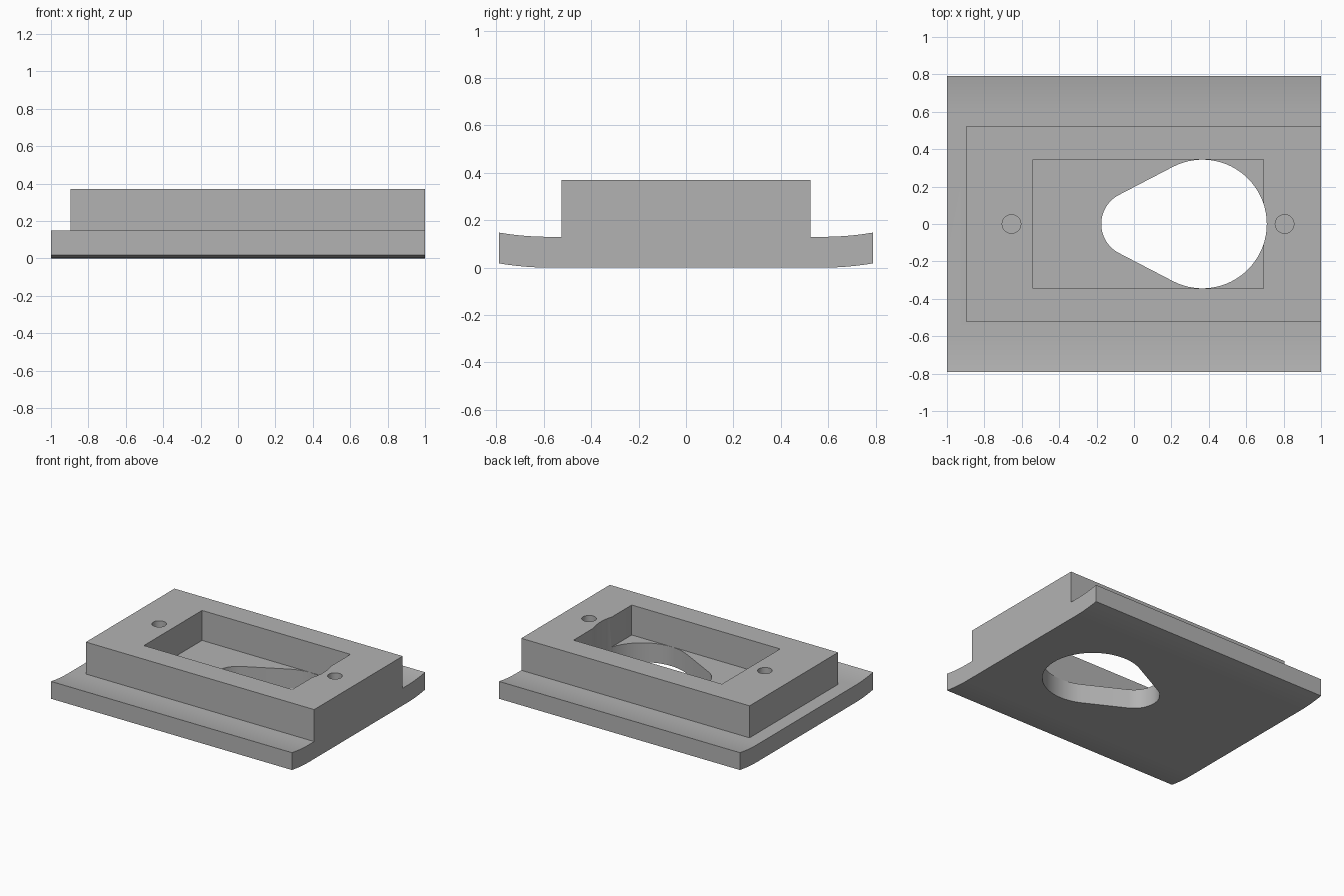
import bpy, bmesh, math

if "Cube" in bpy.data.objects:
    bpy.data.objects.remove(bpy.data.objects["Cube"], do_unlink=True)

GREY = (0.45, 0.45, 0.45, 1.0)
grey = bpy.data.materials.new("plain grey")
grey.use_nodes = True
grey.diffuse_color = GREY
grey.node_tree.nodes["Principled BSDF"].inputs["Base Color"].default_value = GREY


def prism(name, outline, direction):
    """Extrude a closed 3D outline along a direction."""
    bm = bmesh.new()
    face = bm.faces.new([bm.verts.new(p) for p in outline])
    made = bmesh.ops.extrude_face_region(bm, geom=[face])["geom"]
    moved = [g for g in made if isinstance(g, bmesh.types.BMVert)]
    bmesh.ops.translate(bm, verts=moved, vec=direction)
    bmesh.ops.recalc_face_normals(bm, faces=bm.faces)
    mesh = bpy.data.meshes.new(name)
    bm.to_mesh(mesh)
    bm.free()
    mesh.materials.append(grey)
    obj = bpy.data.objects.new(name, mesh)
    bpy.context.collection.objects.link(obj)
    return obj


def box(name, x0, x1, y0, y1, z0, z1):
    outline = [(x0, y0, z0), (x1, y0, z0), (x1, y1, z0), (x0, y1, z0)]
    return prism(name, outline, (0, 0, z1 - z0))


def arc(cx, r, start, end, steps):
    angles = [start + (end - start) * i / steps for i in range(steps + 1)]
    return [(cx + r * math.cos(a), r * math.sin(a)) for a in angles]


def combine(target, tool, operation):
    mod = target.modifiers.new(tool.name, 'BOOLEAN')
    mod.operation = operation
    mod.solver = 'EXACT'
    mod.object = tool
    bpy.context.view_layer.objects.active = target
    bpy.ops.object.modifier_apply(modifier=mod.name)
    bpy.data.objects.remove(tool, do_unlink=True)


# Base plate: flat in the middle, long edges curving gently upward
EDGE, FLAT, RISE, THICK, STEPS = 0.79, 0.58, 0.018, 0.13, 10
half = [(FLAT + (EDGE - FLAT) * i / STEPS, RISE * (i / STEPS) ** 2)
        for i in range(STEPS + 1)]
lower = [(-y, z) for y, z in reversed(half)] + half
upper = [(y, z + THICK) for y, z in reversed(lower)]
body = prism("mounting_plate", [(-1, y, z) for y, z in lower + upper], (2, 0, 0))

# Raised block, flush with one end of the plate
combine(body, box("raised_block", -0.895, 1, -0.525, 0.525, 0.06, 0.37), 'UNION')

# Rectangular pocket
combine(body, box("pocket", -0.54, 0.692, -0.345, 0.345, THICK + 0.015, 0.5), 'DIFFERENCE')

# Teardrop opening through the whole body: two circles joined by tangents
BIG, SMALL, GAP = 0.344, 0.175, 0.366
tangent = math.pi - math.acos((BIG - SMALL) / GAP)
teardrop = arc(GAP, BIG, -tangent, tangent, 48)
teardrop += arc(0, SMALL, tangent, 2 * math.pi - tangent, 24)
combine(body, prism("teardrop_opening", [(x, y, -0.2) for x, y in teardrop],
                    (0, 0, 0.8)), 'DIFFERENCE')

# Blind screw holes at each end of the block
for x in (-0.655, 0.805):
    ring = arc(x, 0.05, 0, 2 * math.pi, 32)[:-1]
    combine(body, prism("screw_hole", [(px, py, THICK) for px, py in ring],
                        (0, 0, 0.4)), 'DIFFERENCE')

# Smooth curves, sharp edges
bpy.ops.object.select_all(action='DESELECT')
body.select_set(True)
bpy.context.view_layer.objects.active = body
bpy.ops.object.shade_smooth_by_angle(angle=math.radians(30))
